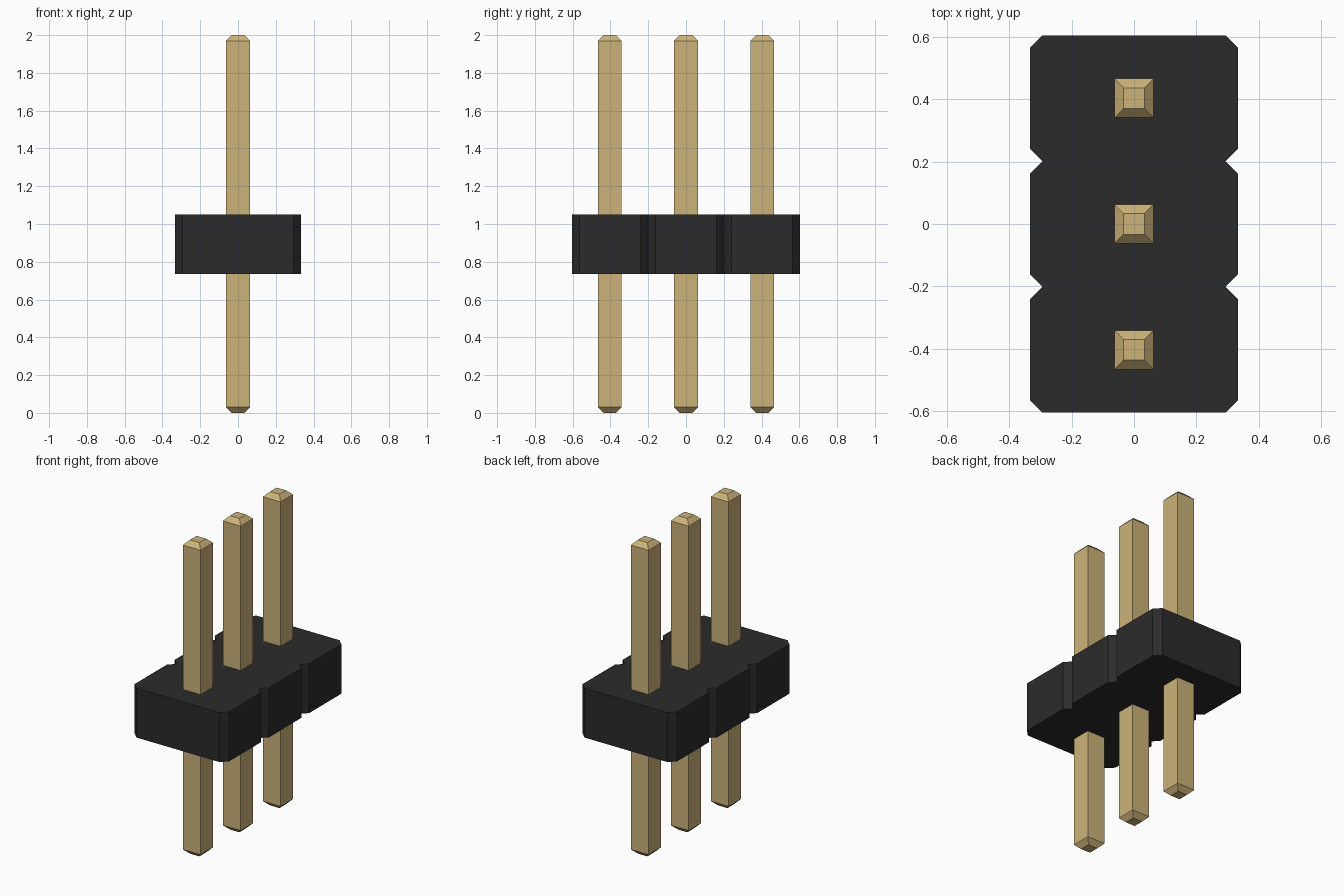
import bpy
import bmesh

if "Cube" in bpy.data.objects:
    bpy.data.objects.remove(bpy.data.objects["Cube"])

PITCH = 0.403            # pin spacing along y
PIN_R, TIP_R, TIP_H = 0.0625, 0.033, 0.03
HALF_X, CHAMFER = 0.333, 0.04
BODY_Z0, BODY_Z1 = 0.735, 1.05


def material(name, color):
    mat = bpy.data.materials.new(name)
    mat.diffuse_color = (*color, 1.0)
    mat.use_nodes = True
    mat.node_tree.nodes["Principled BSDF"].inputs["Base Color"].default_value = mat.diffuse_color
    return mat


def loft(name, rings, mat):
    """Join a stack of matching rings into a closed, capped solid."""
    bm = bmesh.new()
    loops = [[bm.verts.new(p) for p in ring] for ring in rings]
    n = len(loops[0])
    for low, high in zip(loops, loops[1:]):
        for i in range(n):
            j = (i + 1) % n
            bm.faces.new((low[i], low[j], high[j], high[i]))
    bm.faces.new(loops[0][::-1])
    bm.faces.new(loops[-1])
    bmesh.ops.recalc_face_normals(bm, faces=bm.faces)
    mesh = bpy.data.meshes.new(name)
    bm.to_mesh(mesh)
    bm.free()
    mesh.materials.append(mat)
    obj = bpy.data.objects.new(name, mesh)
    bpy.context.collection.objects.link(obj)
    return obj


def square(r, z):
    return [(-r, -r, z), (r, -r, z), (r, r, z), (-r, r, z)]


plastic = material("black_plastic", (0.024, 0.024, 0.024))
gold = material("gold_metal", (0.60, 0.45, 0.19))

# Housing: right-hand outline with chamfered cells, rotated half a turn for the left
right = [(HALF_X - CHAMFER, -1.5 * PITCH)]
for cell in (-1, 0, 1):
    y0, y1 = (cell - 0.5) * PITCH, (cell + 0.5) * PITCH
    right += [(HALF_X, y0 + CHAMFER), (HALF_X, y1 - CHAMFER), (HALF_X - CHAMFER, y1)]
outline = right + [(-x, -y) for x, y in right]
loft("housing", [[(x, y, z) for x, y in outline] for z in (BODY_Z0, BODY_Z1)], plastic)

# Square pins with tapered tips at both ends
for i in range(3):
    pin = loft(f"pin_{i + 1}", [square(TIP_R, 0), square(PIN_R, TIP_H),
                                square(PIN_R, 2 - TIP_H), square(TIP_R, 2)], gold)
    pin.location.y = (i - 1) * PITCH
